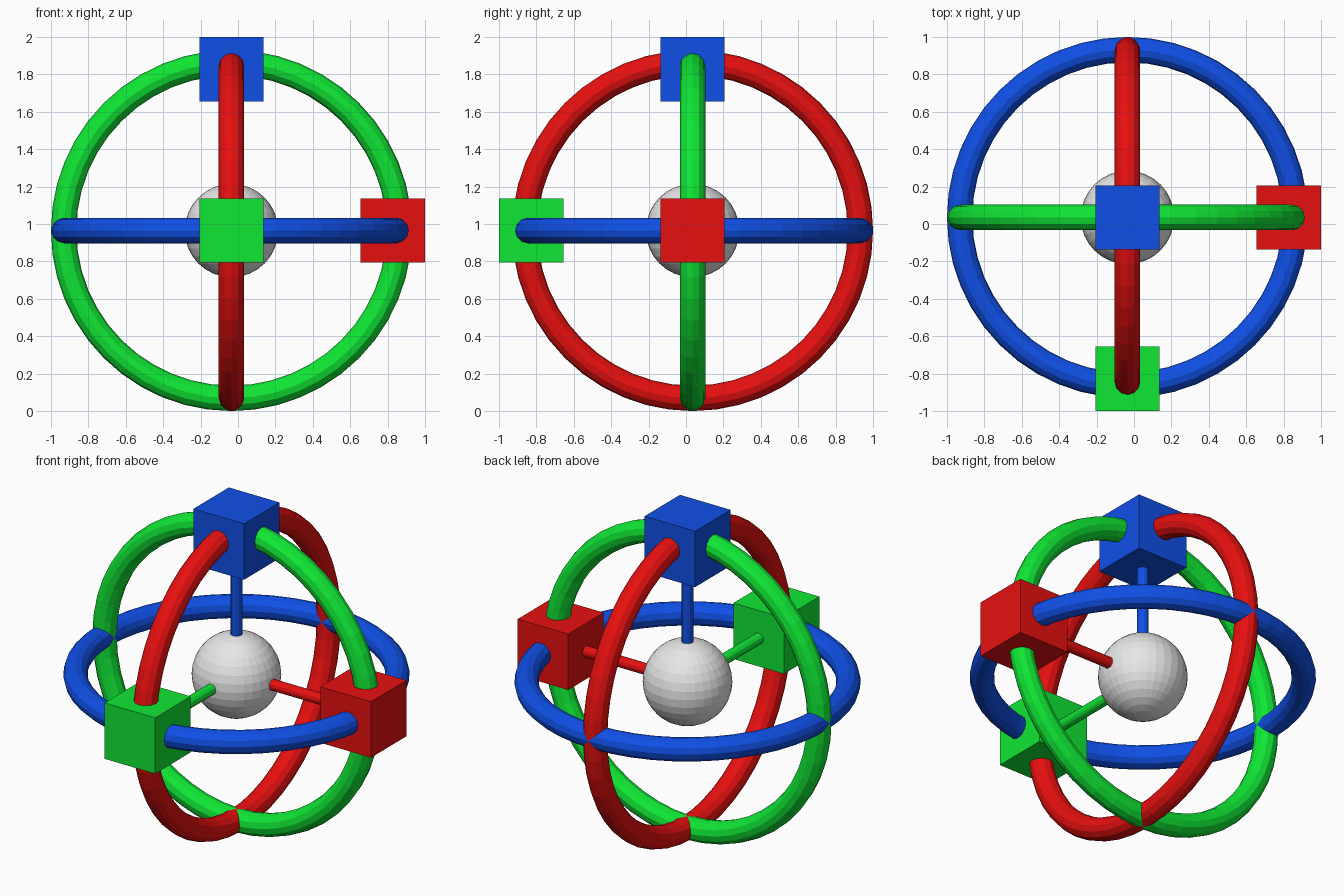
import bpy
from math import pi
from mathutils import Vector

cube = bpy.data.objects.get("Cube")
if cube:
    bpy.data.objects.remove(cube, do_unlink=True)

CENTRE = Vector((-0.035, 0.035, 0.965))
RING_R, TUBE_R = 0.897, 0.068
BOX_SIZE, BOX_DIST = 0.344, 0.863
ROD_R = 0.033


def material(name, rgb):
    mat = bpy.data.materials.new(name)
    mat.use_nodes = True
    mat.diffuse_color = (*rgb, 1)
    mat.node_tree.nodes["Principled BSDF"].inputs["Base Color"].default_value = (*rgb, 1)
    return mat


def finish(name, mat):
    obj = bpy.context.object
    obj.name = name
    obj.data.materials.append(mat)


red = material("red", (0.8, 0.005, 0.005))
green = material("green", (0.005, 0.8, 0.035))
blue = material("blue", (0.005, 0.08, 0.8))
grey = material("light grey", (0.8, 0.8, 0.8))

# Central ball
bpy.ops.mesh.primitive_uv_sphere_add(segments=32, ring_count=16, radius=0.25, location=CENTRE)
finish("centre_ball", grey)

# Each axis has a box on a rod, and a ring lying square to that axis
axes = [
    ("red", red, Vector((1, 0, 0)), (0, pi / 2, 0)),
    ("green", green, Vector((0, -1, 0)), (pi / 2, 0, 0)),
    ("blue", blue, Vector((0, 0, 1)), (0, 0, 0)),
]
for name, mat, direction, turn in axes:
    bpy.ops.mesh.primitive_torus_add(
        major_segments=48, minor_segments=12, major_radius=RING_R,
        minor_radius=TUBE_R, location=CENTRE, rotation=turn)
    finish(name + "_ring", mat)

    bpy.ops.mesh.primitive_cube_add(size=BOX_SIZE, location=CENTRE + direction * BOX_DIST)
    finish(name + "_box", mat)

    bpy.ops.mesh.primitive_cylinder_add(
        vertices=12, radius=ROD_R, depth=BOX_DIST,
        location=CENTRE + direction * BOX_DIST / 2, rotation=turn)
    finish(name + "_rod", mat)
